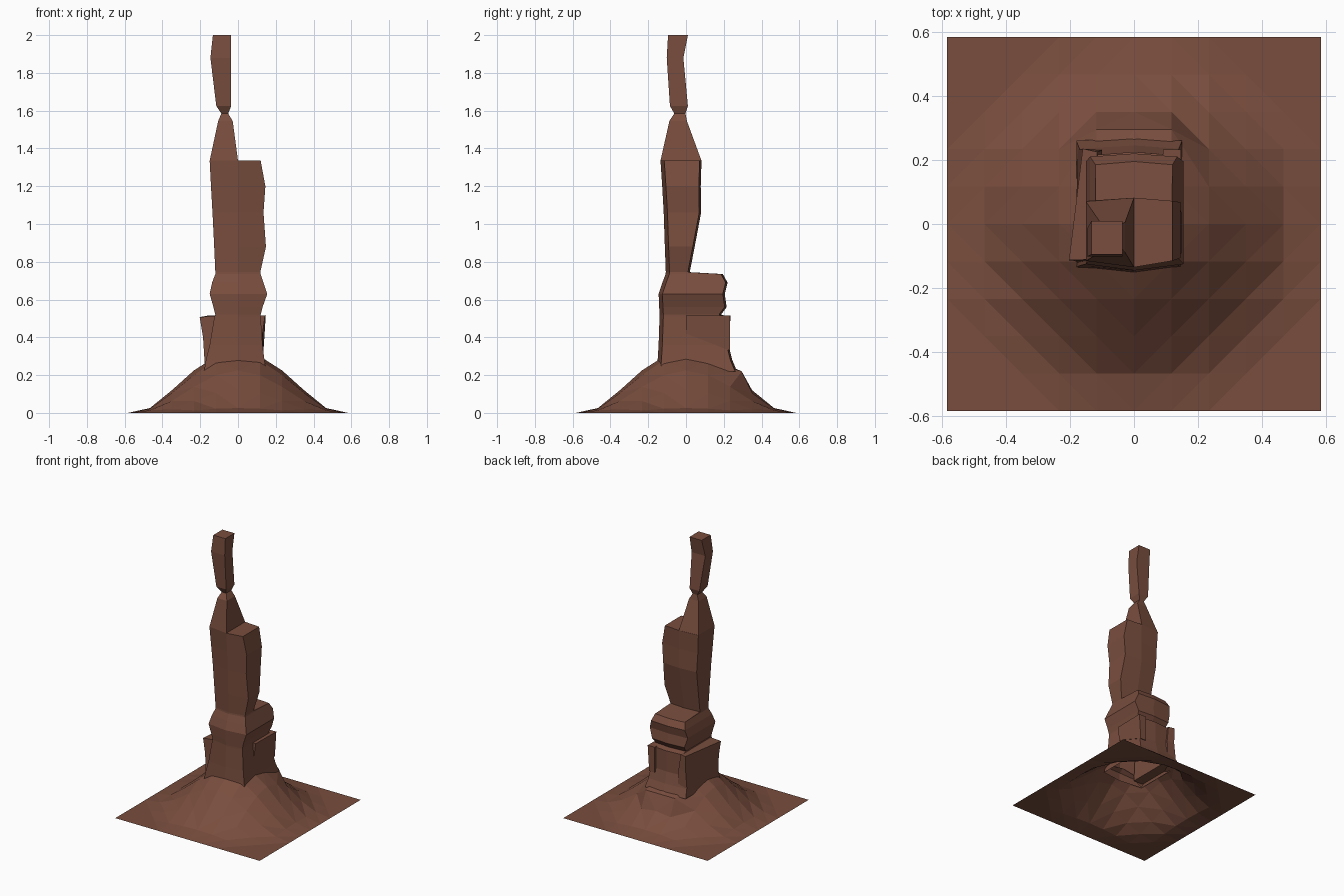
import bpy, bmesh, math

mat = bpy.data.materials.new("red_rock")
mat.diffuse_color = (0.19, 0.075, 0.048, 1)


def finish(name, bm):
    bmesh.ops.recalc_face_normals(bm, faces=bm.faces)
    me = bpy.data.meshes.new(name)
    bm.to_mesh(me)
    bm.free()
    me.materials.append(mat)
    ob = bpy.data.objects.new(name, me)
    bpy.context.collection.objects.link(ob)
    return ob


def loft(name, rings, bottom=False):
    """Join rings of (x, y, z) points with side faces and cap the top."""
    bm = bmesh.new()
    loops = [[bm.verts.new(p) for p in r] for r in rings]
    for a, b in zip(loops, loops[1:]):
        n = len(a)
        for i in range(n):
            bm.faces.new((a[i], a[(i + 1) % n], b[(i + 1) % n], b[i]))
    bm.faces.new(loops[-1])
    if bottom:
        bm.faces.new(loops[0])
    return finish(name, bm)


def rock_ring(z, x0, x1, y0, y1, c=0.02):
    """Rectangle whose front and back bulge at x = 0."""
    return [(x0, y0 + c, z), (0, y0, z), (x1, y0 + c, z),
            (x1, y1 - c / 2, z), (0, y1, z), (x0, y1 - c / 2, z)]


def box_ring(z, x0, x1, y0, y1):
    return [(x0, y0, z), (x1, y0, z), (x1, y1, z), (x0, y1, z)]


# Mound: square sheet raised by radial profile, open under the pillar
profile = [(0, 0.33), (0.15, 0.29), (0.233, 0.225), (0.35, 0.12), (0.467, 0.025), (0.583, 0)]


def height(r):
    for (r0, h0), (r1, h1) in zip(profile, profile[1:]):
        if r <= r1:
            return h0 + (h1 - h0) * (r - r0) / (r1 - r0)
    return 0


bm = bmesh.new()
bmesh.ops.create_grid(bm, x_segments=10, y_segments=10, size=0.583)
for v in bm.verts:
    x, y = v.co.x, v.co.y
    v.co.z = height(math.hypot(x, y))
    if abs(x) < 0.15 and 0.2 < y < 0.25:      # rear ledge
        v.co.y, v.co.z = 0.295, 0.22
core = [f for f in bm.faces if all(abs(v.co.x) < 0.13 and -0.13 < v.co.y < 0.13 for v in f.verts)]
bmesh.ops.delete(bm, geom=core, context='FACES')
# fold each quad along the direction that follows the slope
for f in list(bm.faces):
    vs = list(f.verts)
    a, b = vs[0], vs[2]
    c, d = vs[1], vs[3]
    if abs(a.co.z - b.co.z) < abs(c.co.z - d.co.z):
        bmesh.utils.face_split(f, a, b)
    else:
        bmesh.utils.face_split(f, c, d)
finish("mound", bm)

# Main pillar: foot, waist groove, shelf and tall upper column
loft("pillar", [rock_ring(*r) for r in [
    (0.22, -0.18, 0.15, -0.155, 0.27),
    (0.28, -0.17, 0.14, -0.15, 0.245),
    (0.36, -0.15, 0.13, -0.145, 0.225),
    (0.51, -0.125, 0.12, -0.14, 0.225),
    (0.52, -0.12, 0.12, -0.14, 0.185),
    (0.56, -0.13, 0.13, -0.142, 0.215),
    (0.63, -0.15, 0.155, -0.145, 0.205),
    (0.69, -0.137, 0.135, -0.125, 0.22),
    (0.735, -0.12, 0.12, -0.108, 0.195),
    (0.745, -0.12, 0.118, -0.107, 0.02),
    (0.88, -0.126, 0.148, -0.112, 0.046),
    (1.06, -0.135, 0.135, -0.118, 0.08),
    (1.20, -0.143, 0.145, -0.126, 0.078),
    (1.335, -0.15, 0.12, -0.135, 0.082)]])

# Spire on the left half, pinched below the balanced tip stone
loft("spire", [
    [(-0.15, -0.115, 1.335), (0, -0.135, 1.335), (0, 0.082, 1.335), (-0.15, 0.07, 1.335)]] +
    [box_ring(*r) for r in [
        (1.545, -0.105, -0.028, -0.088, 0.005),
        (1.585, -0.088, -0.052, -0.062, -0.003),
        (1.625, -0.115, -0.036, -0.085, 0.01),
        (1.88, -0.146, -0.036, -0.102, -0.014),
        (2.0, -0.133, -0.036, -0.095, 0.01)]])

# Leaning slabs against both sides of the foot
loft("left_slab", [
    [(-0.175, -0.12, 0.24), (-0.1, -0.12, 0.24), (-0.1, 0.235, 0.24), (-0.175, 0.235, 0.24)],
    [(-0.185, -0.115, 0.40), (-0.1, -0.11, 0.40), (-0.1, 0.23, 0.40), (-0.16, 0.232, 0.40)],
    [(-0.203, -0.113, 0.507), (-0.115, -0.11, 0.515), (-0.115, 0.225, 0.515), (-0.16, 0.235, 0.515)]], True)
loft("right_slab", [
    [(0.09, 0.0, 0.42), (0.13, 0.0, 0.42), (0.135, 0.232, 0.33), (0.09, 0.232, 0.33)],
    [(0.09, 0.0, 0.515), (0.143, 0.0, 0.515), (0.147, 0.232, 0.515), (0.09, 0.232, 0.515)]], True)
